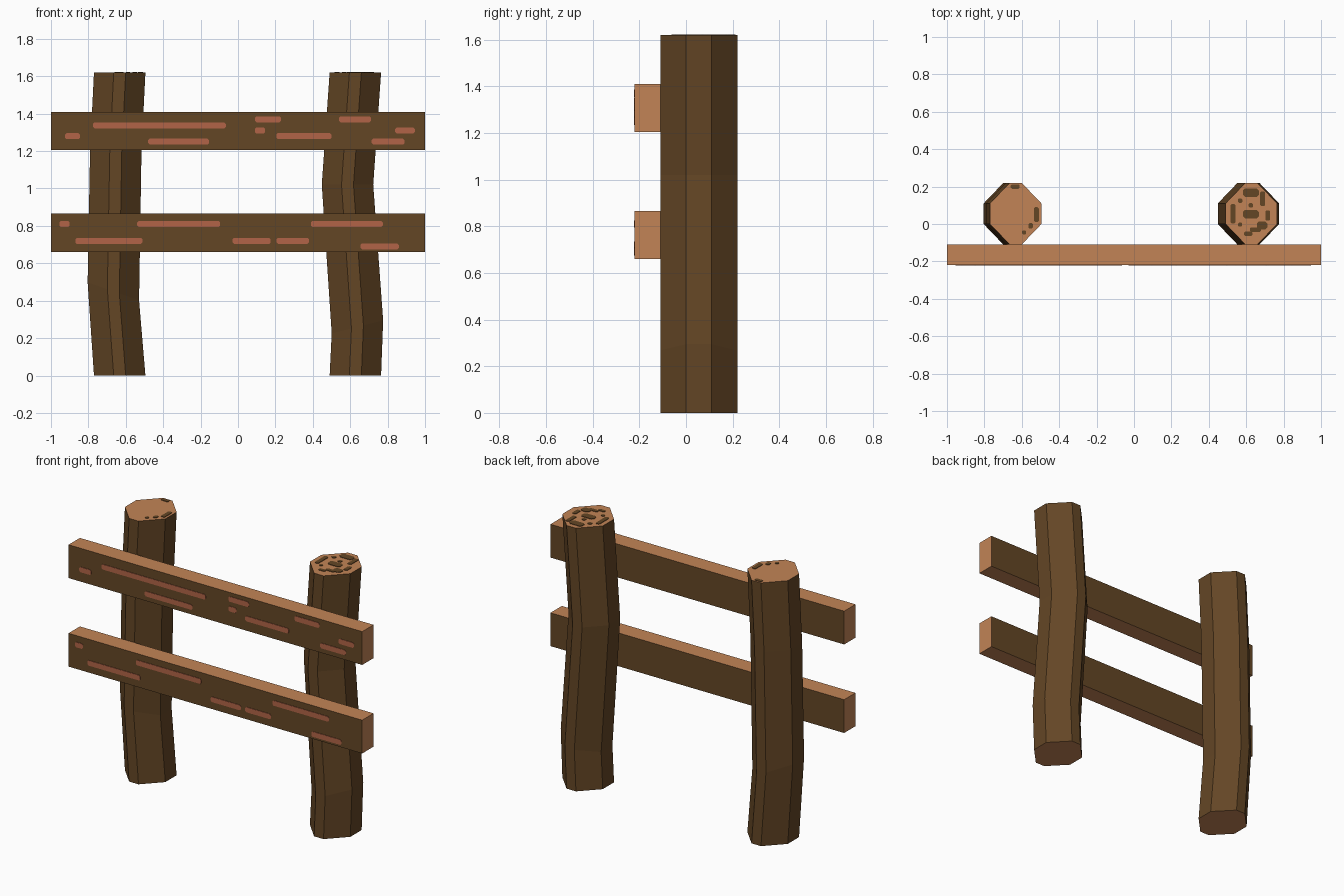
import bpy, bmesh

if "Cube" in bpy.data.objects:
    bpy.data.objects.remove(bpy.data.objects["Cube"])


def mat(name, r, g, b):
    lin = lambda c: ((c / 255 + 0.055) / 1.055) ** 2.4
    m = bpy.data.materials.new(name)
    m.diffuse_color = (lin(r), lin(g), lin(b), 1)
    m.use_nodes = True
    m.node_tree.nodes["Principled BSDF"].inputs["Base Color"].default_value = m.diffuse_color
    return m


BARK = mat("dark bark", 100, 70, 37)
WOOD = mat("light cut wood", 194, 132, 86)
GRAIN = mat("red grain", 178, 100, 71)


def finish(bm, name, mats):
    bmesh.ops.recalc_face_normals(bm, faces=bm.faces[:])
    me = bpy.data.meshes.new(name)
    bm.to_mesh(me)
    bm.free()
    for m in mats:
        me.materials.append(m)
    ob = bpy.data.objects.new(name, me)
    bpy.context.collection.objects.link(ob)
    return ob


def post(name, cx, rings):
    """Bent eight-sided log; rings are (height, x offset, tilt)."""
    a, b, c, d = 0.1375, 0.032, 0.165, 0.055
    prof = [(-b, -c), (b, -c), (a, -d), (a, d), (b, c), (-b, c), (-a, d), (-a, -d)]
    bm = bmesh.new()
    loops = [[bm.verts.new((cx + dx + x, 0.055 + y, z + tilt * x)) for x, y in prof]
             for z, dx, tilt in rings]
    for lo, hi in zip(loops, loops[1:]):
        for i in range(8):
            j = (i + 1) % 8
            bm.faces.new((lo[i], lo[j], hi[j], hi[i]))
    for cap in (loops[0], loops[-1]):
        bm.faces.new(cap).material_index = 1
    finish(bm, name, [BARK, WOOD])


def rail(name, z0, z1):
    """Plank with bark on front and back, cut wood elsewhere."""
    bm = bmesh.new()
    bmesh.ops.create_cube(bm, size=1)
    for v in bm.verts:
        v.co = (v.co.x * 2, -0.165 + v.co.y * 0.11, (z0 + z1) / 2 + v.co.z * (z1 - z0))
    for f in bm.faces:
        f.normal_update()
        f.material_index = 0 if abs(f.normal.y) > 0.5 else 1
    finish(bm, name, [BARK, WOOD])


def plates(name, items, place, material, t=0.003):
    """Thin plates with clipped corners; items are (centre u, centre v, width, height)."""
    bm = bmesh.new()
    for u, v, w, h in items:
        w, h = w / 2, h / 2
        k = min(w, h) * 0.5
        out = [(-w + k, -h), (w - k, -h), (w, -h + k), (w, h - k),
               (w - k, h), (-w + k, h), (-w, h - k), (-w, -h + k)]
        lo = [bm.verts.new(place(u + x, v + y, 0)) for x, y in out]
        hi = [bm.verts.new(place(u + x, v + y, t)) for x, y in out]
        bm.faces.new(lo)
        bm.faces.new(hi)
        for i in range(8):
            j = (i + 1) % 8
            bm.faces.new((lo[i], lo[j], hi[j], hi[i]))
    finish(bm, name, [material])


# Posts
post("left_post", -0.6325, [(0, 0, 0), (0.45, -0.034, -0.35), (1.2, -0.021, 0), (1.62, 0, 0)])
post("right_post", 0.6275, [(0, 0, 0), (0.26, 0.011, 0.25), (1.02, -0.042, 0), (1.62, 0, 0)])

# Rails
rail("upper_rail", 1.205, 1.41)
rail("lower_rail", 0.66, 0.865)

# Grain streaks on the rail fronts: (left, right, height)
front = lambda u, v, t: (u, -0.22 - t, v)
upper = [(-.775, -.065, 1.337), (-.925, -.845, 1.28), (-.48, -.155, 1.25),
         (.09, .23, 1.37), (.09, .145, 1.31), (.205, .50, 1.28),
         (.54, .71, 1.37), (.84, .945, 1.31), (.715, .89, 1.25)]
lower = [(-.955, -.90, .81), (-.54, -.095, .81), (-.87, -.51, .72), (-.03, .175, .72),
         (.205, .38, .72), (.39, .775, .81), (.655, .86, .69)]
for name, rows in (("upper_grain", upper), ("lower_grain", lower)):
    plates(name, [((a + b) / 2, z, b - a, 0.032) for a, b, z in rows], front, GRAIN)

# Dark flecks on the post tops
top = lambda u, v, t: (u, v, 1.62 + t)
plates("left_top_flecks", [(-.635, .2, .048, .024), (-.522, .05, .026, .08),
                           (-.553, -.01, .024, .03), (-.588, -.045, .022, .022)], top, BARK)
plates("right_top_flecks", [
    (.625, .168, .085, .045), (.567, .125, .024, .024), (.53, .055, .026, .105),
    (.625, .053, .085, .045), (.688, .135, .026, .08), (.715, .045, .026, .055),
    (.625, .1, .024, .024), (.567, -.003, .022, .022), (.61, -.052, .045, .022),
    (.685, -.008, .055, .045), (.65, -.03, .06, .024)], top, BARK)
